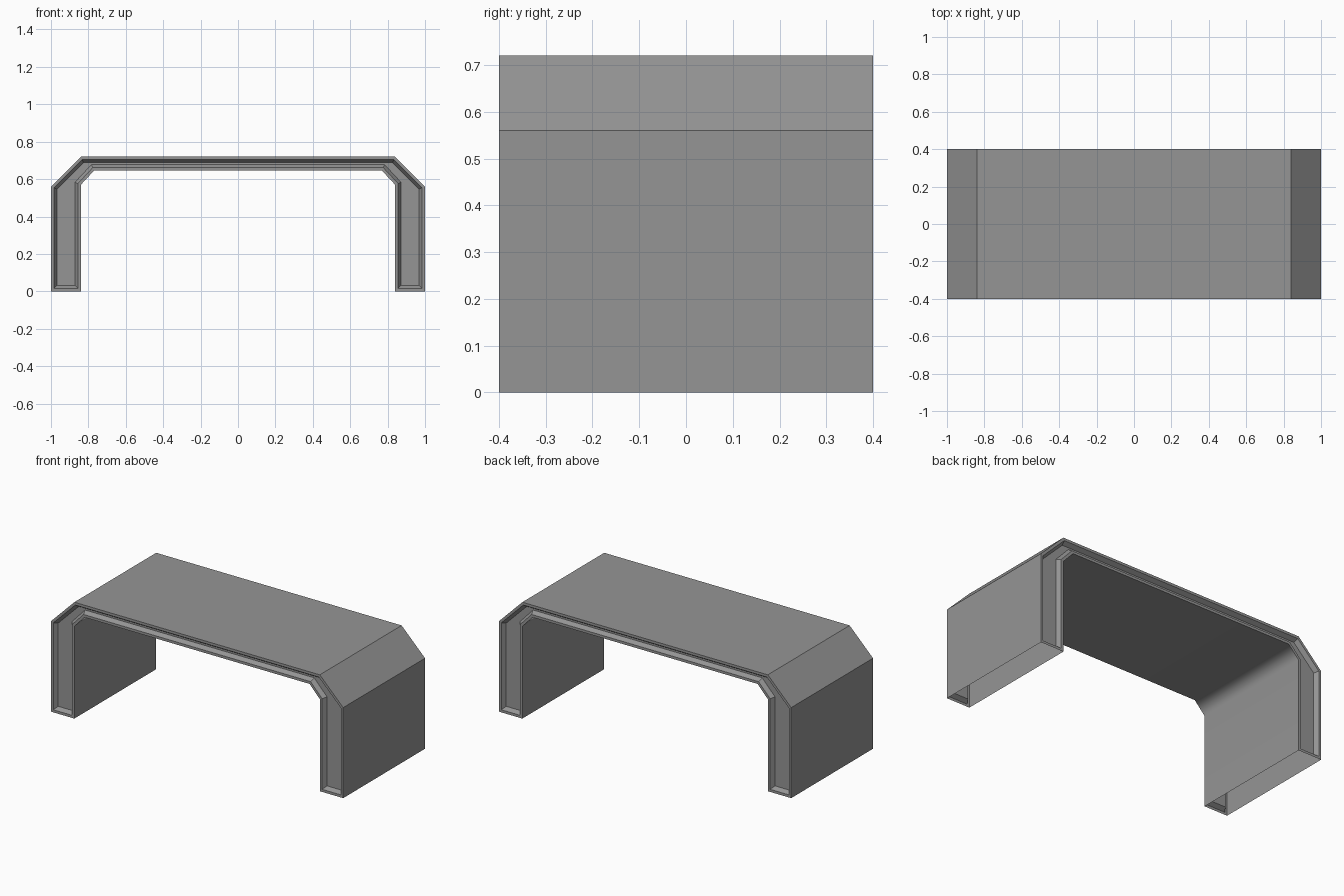
import bpy
import bmesh

cube = bpy.data.objects.get("Cube")
if cube:
    bpy.data.objects.remove(cube, do_unlink=True)

HALF_DEPTH = 0.4
LIP = 0.016       # width of the flat rim, and of the sloped wall behind it
RECESS = 0.025    # how far the end panels are sunk

# Single grey finish
grey = bpy.data.materials.new("grey")
grey.use_nodes = True
colour = (0.3, 0.3, 0.3, 1)
grey.diffuse_color = colour
grey.node_tree.nodes["Principled BSDF"].inputs["Base Color"].default_value = colour

# Half of the arch outline: outer side, then inner side, mirrored across x
outer = [(1, 0), (1, 0.56), (0.84, 0.72)]
inner = [(0.77, 0.645), (0.84, 0.57), (0.84, 0)]


def mirrored(points):
    return [(-x, z) for x, z in reversed(points)]


profile = outer + mirrored(outer) + mirrored(inner) + inner

# Extrude the outline through the depth
bm = bmesh.new()
front = bm.faces.new([bm.verts.new((x, -HALF_DEPTH, z)) for x, z in profile])
extruded = bmesh.ops.extrude_face_region(bm, geom=[front], use_keep_orig=True)
new_verts = [g for g in extruded["geom"] if isinstance(g, bmesh.types.BMVert)]
bmesh.ops.translate(bm, verts=new_verts, vec=(0, 2 * HALF_DEPTH, 0))
bmesh.ops.recalc_face_normals(bm, faces=bm.faces[:])
bm.normal_update()

# Soft shading on the inner faces of the arch only
for face in bm.faces:
    centre = face.calc_center_median()
    face.smooth = (abs(face.normal.y) < 0.1
                   and (face.normal.x * centre.x < -0.01
                        or (face.normal.z < -0.9 and centre.z > 0.1)))
for edge in bm.edges:
    edge.smooth = all(f.smooth for f in edge.link_faces)

# Raised rim and sunken panel at both ends
ends = [f for f in bm.faces if abs(f.normal.y) > 0.9]
for depth in (0, -RECESS):
    bmesh.ops.inset_individual(bm, faces=ends, thickness=LIP, depth=depth,
                               use_even_offset=True)

# Legs are hollow and open underneath
bm.normal_update()
soles = [f for f in bm.faces
         if f.normal.z < -0.9 and f.calc_center_median().z < 0.001]
bmesh.ops.delete(bm, geom=soles, context="FACES")

mesh = bpy.data.meshes.new("arch_table")
bm.to_mesh(mesh)
bm.free()
mesh.materials.append(grey)
table = bpy.data.objects.new("arch_table", mesh)
bpy.context.collection.objects.link(table)

# Large faces keep flat shading, chamfers blend between them
weighted = table.modifiers.new("weighted_normals", "WEIGHTED_NORMAL")
weighted.keep_sharp = True
